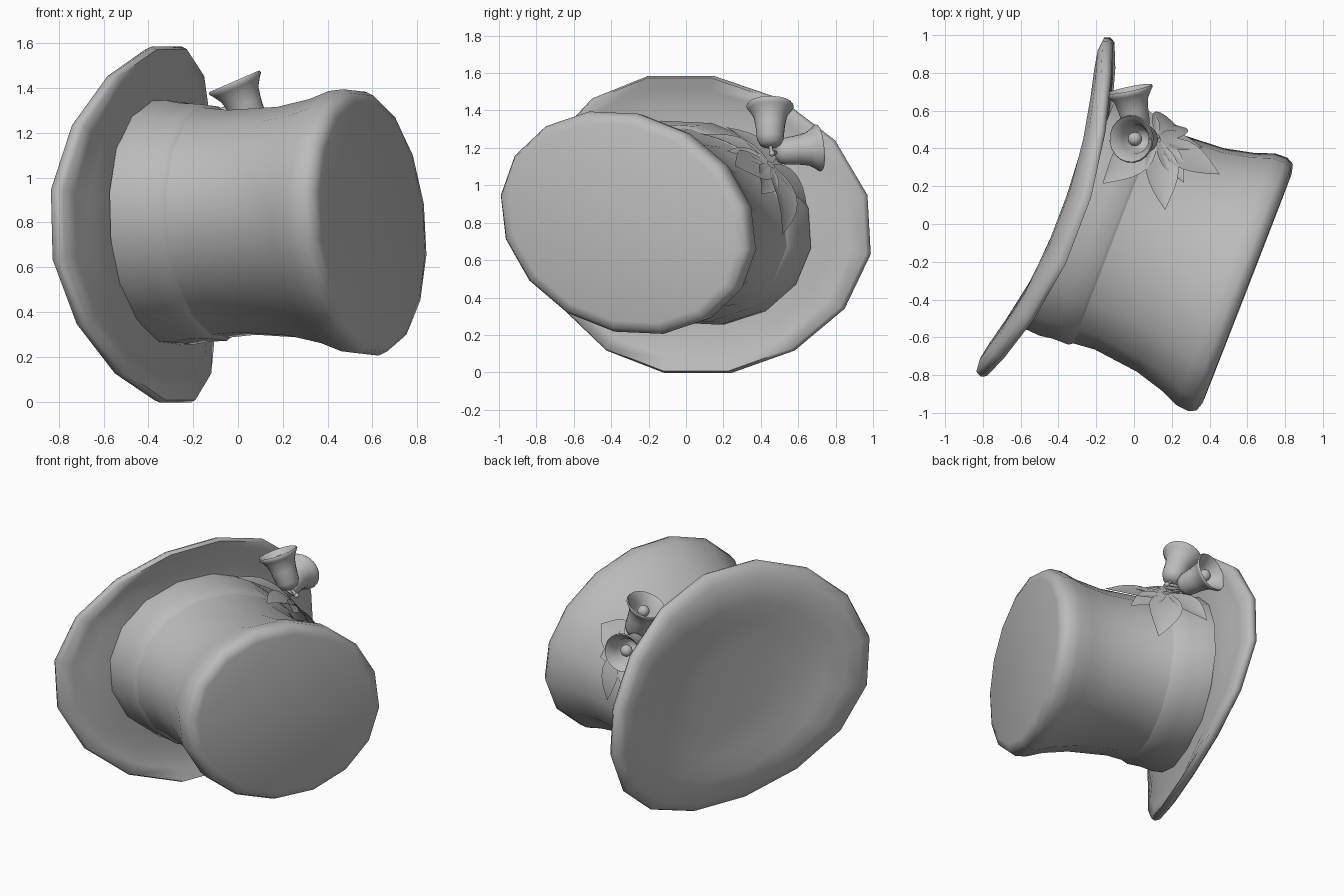
import bpy, bmesh
from math import sin, cos, pi, radians
from mathutils import Vector

cube = bpy.data.objects.get("Cube")
if cube:
    bpy.data.objects.remove(cube)

grey = bpy.data.materials.new("plain grey")
grey.use_nodes = True
colour = (0.5, 0.5, 0.5, 1)
grey.diffuse_color = colour
grey.node_tree.nodes["Principled BSDF"].inputs["Base Color"].default_value = colour

# Hat frame: UP runs from brim to crown top, ALONG is the long way of the oval
UP, ALONG, Z = Vector((0.92, -0.39, 0)), Vector((0.39, 0.92, 0)), Vector((0, 0, 1))
SIDES = 16
ANGLES = [2 * pi * (i + 0.5) / SIDES for i in range(SIDES)]


def place(u, z, h):
    return UP * h + ALONG * u + Z * z


def finish(name, bm, angle=50):
    bmesh.ops.recalc_face_normals(bm, faces=bm.faces)
    mesh = bpy.data.meshes.new(name)
    bm.to_mesh(mesh)
    bm.free()
    mesh.materials.append(grey)
    obj = bpy.data.objects.new(name, mesh)
    bpy.context.collection.objects.link(obj)
    bpy.ops.object.select_all(action="DESELECT")
    obj.select_set(True)
    bpy.context.view_layer.objects.active = obj
    bpy.ops.object.shade_smooth_by_angle(angle=radians(angle))


def loft(name, rings, caps=(True, True), angle=50):
    bm = bmesh.new()
    loops = [[bm.verts.new(p) for p in ring] for ring in rings]
    for a, b in zip(loops, loops[1:]):
        for i in range(len(a)):
            j = (i + 1) % len(a)
            bm.faces.new((a[i], a[j], b[j], b[i]))
    for use, ring in zip(caps, (loops[0], loops[-1])):
        if use:
            bm.faces.new(ring)
    finish(name, bm, angle)


# Crown profile: height, half length, half width
CROWN = [(-0.33, 0.655, 0.54), (-0.25, 0.655, 0.54), (-0.10, 0.635, 0.52),
         (0.05, 0.615, 0.505), (0.30, 0.635, 0.52), (0.46, 0.675, 0.555),
         (0.56, 0.715, 0.592), (0.63, 0.72, 0.60), (0.67, 0.70, 0.582),
         (0.685, 0.65, 0.54)]


def crown_point(h, t, grow=0.0):
    """Point on the crown at height h and angle t, pushed out by grow."""
    for (h0, a0, b0), (h1, a1, b1) in zip(CROWN, CROWN[1:]):
        if h <= h1:
            break
    k = max(0, min(1, (h - h0) / (h1 - h0)))
    a, b = a0 + (a1 - a0) * k + grow, b0 + (b1 - b0) * k + grow
    lean = -0.05 - 0.04 * h
    return place(-0.08 + a * cos(t) + lean * sin(t),
                 0.8 + b * sin(t) - 0.03 * cos(t), h - 0.02 * cos(t))


loft("crown", [[crown_point(row[0], t) for t in ANGLES] for row in CROWN])

# Ribbon band round the foot of the crown
band = [(-0.33, 0.008), (-0.25, 0.010), (-0.18, 0.006), (-0.09, 0.014), (-0.06, -0.006)]
loft("hat_band", [[crown_point(h, t, g) for t in ANGLES] for h, g in band], (False, False))


# Brim: flat near the crown, drooping at the two long ends, with a rolled rim
def brim_ring(size, height, dip):
    return [place(-0.1 + size * (0.97 * cos(t) - 0.05 * sin(t)),
                  0.79 + size * 0.81 * sin(t),
                  height - dip * cos(t) ** 2 - 0.035 * size * cos(t)) for t in ANGLES]


loft("brim", [brim_ring(*r) for r in (
    (0.3, -0.36, 0.01), (0.54, -0.365, 0.03), (0.7, -0.38, 0.06), (0.82, -0.37, 0.12),
    (0.92, -0.34, 0.17), (0.985, -0.305, 0.20), (1.0, -0.275, 0.20), (0.985, -0.25, 0.195),
    (0.9, -0.28, 0.14), (0.8, -0.31, 0.07), (0.62, -0.315, 0.015))], angle=70)


# Bells with flared mouths and round clappers
BELL = [(0.0, 0.02), (0.015, 0.055), (0.05, 0.072), (0.13, 0.08), (0.18, 0.09),
        (0.215, 0.112), (0.235, 0.127), (0.245, 0.122), (0.23, 0.106),
        (0.18, 0.076), (0.10, 0.062), (0.06, 0.03)]
KNOT = Vector((0.12, 0.46, 1.17))


def ball(name, centre, radius):
    bm = bmesh.new()
    bmesh.ops.create_uvsphere(bm, u_segments=12, v_segments=8, radius=radius)
    bmesh.ops.translate(bm, verts=bm.verts, vec=centre)
    finish(name, bm)


def tube(name, base, axis, profile, sides):
    axis = axis.normalized()
    side = axis.orthogonal().normalized()
    other = axis.cross(side)
    loft(name, [[base + axis * d + (side * cos(2 * pi * i / sides)
                 + other * sin(2 * pi * i / sides)) * r for i in range(sides)]
                for d, r in profile], angle=70)


for name, mouth, axis in (("upper_bell", Vector((-0.015, 0.45, 1.425)), Vector((-0.4, 0, 0.92))),
                          ("rear_bell", Vector((-0.025, 0.71, 1.2)), Vector((-0.2, 0.96, 0.1)))):
    axis.normalize()
    base = mouth - axis * 0.24
    tube(name, base, axis, BELL, 20)
    ball(name + "_clapper", base + axis * 0.19, 0.038)
    stem = base + axis * 0.01 - KNOT
    tube(name + "_stem", KNOT, stem, [(0, 0.01), (stem.length, 0.01)], 8)
ball("stem_knot", KNOT, 0.016)


# Folded, pointed leaves draped over the crown: direction, length, half width
def leaf(name, turn, length, width):
    bm = bmesh.new()
    steps, rows = 8, []
    turn = radians(turn)
    for i in range(steps + 1):
        k = i / steps
        half = width * sin(pi * (0.05 + 0.95 * k) ** 0.85) if i < steps else 0.002
        row = []
        for s in (-1, 0, 1):
            d, w = 0.02 + length * k, s * half
            h = -0.05 + d * cos(turn) - w * sin(turn)
            t = radians(35) + (d * sin(turn) + w * cos(turn)) / 0.58
            lift = 0.07 - 0.045 * k + 0.02 * abs(s) * sin(pi * k)
            row.append(bm.verts.new(crown_point(h, t, lift)))
        rows.append(row)
    for a, b in zip(rows, rows[1:]):
        for j in (0, 1):
            bm.faces.new((a[j], a[j + 1], b[j + 1], b[j]))
    finish(name, bm, 40)


for n, (turn, length) in enumerate([(60, 0.34), (2, 0.36), (-32, 0.27), (-78, 0.38),
                                    (118, 0.36), (32, 0.24), (-135, 0.30)]):
    leaf("leaf_%d" % (n + 1), turn, length, length * 0.27)
